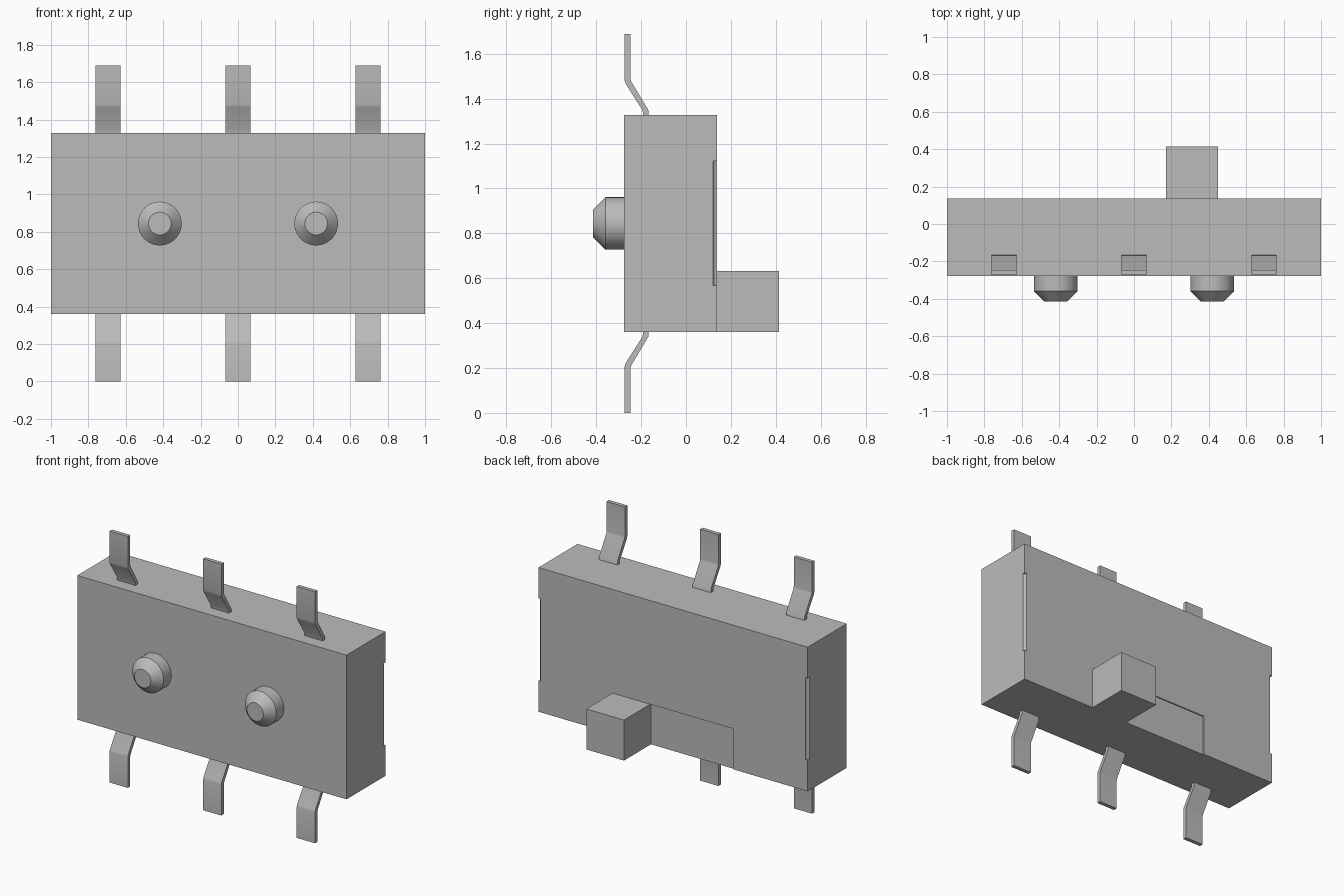
import bpy, bmesh, math
from mathutils import Vector, Matrix

if "Cube" in bpy.data.objects:
    bpy.data.objects.remove(bpy.data.objects["Cube"], do_unlink=True)

grey = bpy.data.materials.new("plain grey")
grey.use_nodes = True
grey.diffuse_color = (0.5, 0.5, 0.5, 1)
grey.node_tree.nodes["Principled BSDF"].inputs["Base Color"].default_value = (0.5, 0.5, 0.5, 1)


def finish(name, bm):
    """Turn a bmesh into a named object with the grey material."""
    bmesh.ops.recalc_face_normals(bm, faces=bm.faces[:])
    mesh = bpy.data.meshes.new(name)
    bm.to_mesh(mesh)
    bm.free()
    mesh.materials.append(grey)
    ob = bpy.data.objects.new(name, mesh)
    bpy.context.collection.objects.link(ob)
    return ob


def activate(ob):
    bpy.ops.object.select_all(action='DESELECT')
    ob.select_set(True)
    bpy.context.view_layer.objects.active = ob


def smooth(ob, degrees=30):
    activate(ob)
    bpy.ops.object.shade_smooth_by_angle(angle=math.radians(degrees))


def prism(name, points, along):
    """Extrude a closed outline along a vector."""
    bm = bmesh.new()
    face = bm.faces.new([bm.verts.new(p) for p in points])
    new = bmesh.ops.extrude_face_region(bm, geom=[face])["geom"]
    verts = [g for g in new if isinstance(g, bmesh.types.BMVert)]
    bmesh.ops.translate(bm, verts=verts, vec=Vector(along))
    return finish(name, bm)


def box(name, x0, x1, y0, y1, z0, z1):
    outline = [(x0, y0, z0), (x1, y0, z0), (x1, y1, z0), (x0, y1, z0)]
    return prism(name, outline, (0, 0, z1 - z0))


def cut(ob, cutter):
    cutter.hide_render = True
    mod = ob.modifiers.new("cut", 'BOOLEAN')
    mod.operation = 'DIFFERENCE'
    mod.solver = 'EXACT'
    mod.object = cutter
    activate(ob)
    bpy.ops.object.modifier_apply(modifier=mod.name)
    bpy.data.objects.remove(cutter, do_unlink=True)


FRONT, BACK = -0.277, 0.137
LOW, HIGH = 0.36, 1.328
MID = (LOW + HIGH) / 2
SLOT, SLOT_TOP, SLOT_FLOOR = 0.45, 0.632, -0.085

# Housing with the slider slot and a shallow round groove on each rear edge
body = box("housing", -1, 1, FRONT, BACK, LOW, HIGH)
cut(body, box("slot_cutter", -SLOT, SLOT, SLOT_FLOOR, BACK + 0.1, LOW - 0.1, SLOT_TOP))
for side in (-1, 1):
    bm = bmesh.new()
    bmesh.ops.create_cone(bm, cap_ends=True, segments=24, radius1=0.017, radius2=0.017,
                          depth=0.555, matrix=Matrix.Translation((side, BACK, MID)))
    cut(body, finish("groove_cutter", bm))
smooth(body)

# Slider plate with its square knob at the left end of the slot
plate_y, knob_x, knob_y = BACK - 0.008, 0.17, 0.415
outline = [(-SLOT, SLOT_FLOOR), (SLOT, SLOT_FLOOR), (SLOT, knob_y),
           (knob_x, knob_y), (knob_x, plate_y), (-SLOT, plate_y)]
prism("slider_knob", [(x, y, LOW) for x, y in outline], (0, 0, SLOT_TOP - LOW))

# Locating pegs on the front, turned from a half profile
for label, x in (("right", -0.418), ("left", 0.418)):
    bm = bmesh.new()
    profile = [(0, FRONT + 0.01), (0.117, FRONT + 0.01), (0.117, -0.358), (0.061, -0.415), (0, -0.415)]
    verts = [bm.verts.new((x + r, y, MID)) for r, y in profile]
    edges = [bm.edges.new(pair) for pair in zip(verts, verts[1:])]
    bmesh.ops.spin(bm, geom=verts + edges, cent=(x, 0, MID), axis=(0, 1, 0),
                   angle=math.tau, steps=40)
    bmesh.ops.remove_doubles(bm, verts=bm.verts[:], dist=0.0005)
    smooth(finish(label + "_peg", bm))

# Bent terminals, three above and three mirrored below; heights are from the middle
PIN = [(-0.273, MID), (-0.273, 0.636), (-0.269, 0.622), (-0.193, 0.503), (-0.191, 0.46),
       (-0.166, 0.46), (-0.168, 0.506), (-0.245, 0.634), (-0.247, 0.645), (-0.247, MID)]
WIDTH = 0.135
for row, flip in (("top", 1), ("bottom", -1)):
    for label, x in (("right", -0.695), ("middle", 0), ("left", 0.695)):
        points = [(x - WIDTH / 2, y, MID + flip * h) for y, h in PIN]
        smooth(prism(f"{row}_{label}_terminal", points, (WIDTH, 0, 0)), 35)
